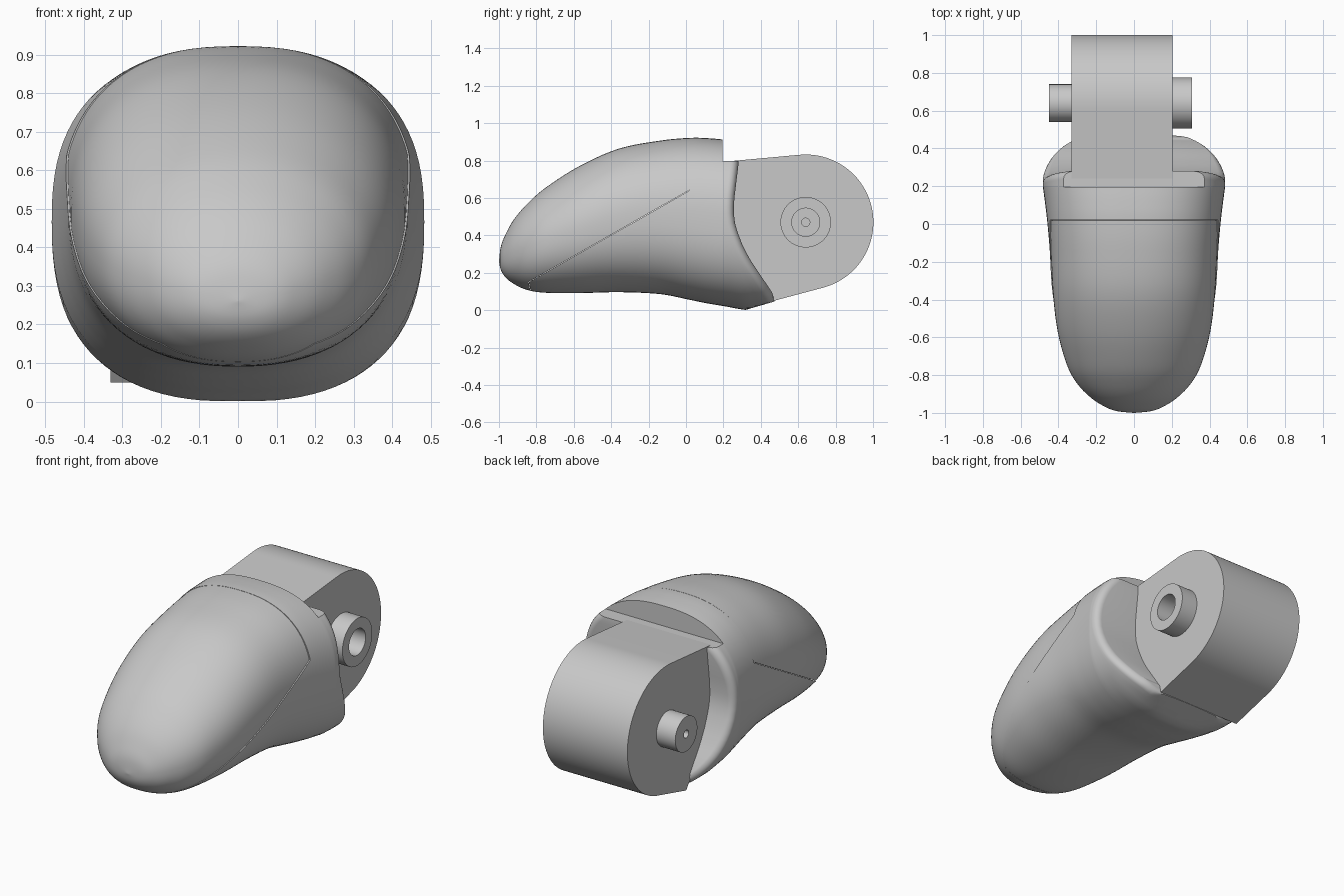
import bpy, bmesh, math
from mathutils import Vector

if "Cube" in bpy.data.objects:
    bpy.data.objects.remove(bpy.data.objects["Cube"])

grey = bpy.data.materials.new("light grey")
grey.diffuse_color = (0.58, 0.58, 0.58, 1)
grey.use_nodes = True
grey.node_tree.nodes["Principled BSDF"].inputs["Base Color"].default_value = grey.diffuse_color
N, RIM = 96, 0.038


def make(name, verts, faces):
    me = bpy.data.meshes.new(name)
    me.from_pydata(verts, [], faces)
    bm = bmesh.new()
    bm.from_mesh(me)
    bmesh.ops.remove_doubles(bm, verts=bm.verts, dist=1e-5)
    bmesh.ops.recalc_face_normals(bm, faces=bm.faces)
    bm.to_mesh(me)
    bm.free()
    me.materials.append(grey)
    ob = bpy.data.objects.new(name, me)
    bpy.context.collection.objects.link(ob)
    return ob


def extrude_x(name, pts, x0, x1):
    n = len(pts)
    verts = [(x, y, z) for x in (x0, x1) for y, z in pts]
    faces = [list(range(n)), list(range(n, 2 * n))]
    faces += [(i, (i + 1) % n, n + (i + 1) % n, n + i) for i in range(n)]
    return make(name, verts, faces)


def circle(cy, cz, r, a0=0, a1=360, n=64):
    steps = n if a1 - a0 == 360 else n + 1
    return [(cy + r * math.cos(math.radians(a0 + (a1 - a0) * i / n)),
             cz + r * math.sin(math.radians(a0 + (a1 - a0) * i / n))) for i in range(steps)]


def boolean(ob, cutter, op='DIFFERENCE'):
    m = ob.modifiers.new("cut", 'BOOLEAN')
    m.object, m.operation, m.solver = cutter, op, 'EXACT'
    bpy.context.view_layer.update()
    me = bpy.data.meshes.new_from_object(ob.evaluated_get(bpy.context.evaluated_depsgraph_get()))
    ob.modifiers.clear()
    ob.data = me


def lookup(table, v):
    for (a, p), (b, q) in zip(table, table[1:]):
        if v <= b:
            return p + (q - p) * max(0, (v - a)) / (b - a)
    return table[-1][1]


# fingertip body: rounded cross-sections (y, bottom, top, half width)
rows = [Vector(r) for r in (
    (-1, .26, .262, .002), (-.99, .215, .34, .095), (-.965, .175, .405, .16),
    (-.92, .14, .485, .23), (-.85, .108, .567, .3), (-.75, .093, .655, .357),
    (-.57, .091, .77, .408), (-.36, .096, .863, .434), (-.14, .086, .906, .446),
    (.02, .055, .921, .46), (.12, .035, .919, .472), (.2, .022, .912, .483))]
back = [(0, .475), (.06, .462), (.16, .4), (.26, .338), (.33, .303), (.4, .277),
        (.46, .261), (.52, .255), (.6, .258), (.8, .28), (1, .28)]


def section(i, y, zb, zt, w):
    a = math.tau * i / N
    s, c = math.sin(a), math.cos(a)
    # squarer towards the back, rounder towards the tip
    t = min(1, max(0, (y + .7) / .9))
    n = 2.5 * t + (2.05 if c > 0 else 2.25) * (1 - t)
    f = lambda v: math.copysign(abs(v) ** (2 / n), v)
    return w * f(s), (zb + zt) / 2 + (zt - zb) / 2 * f(c)


def body_mesh(name):
    rings = []
    for k in range(len(rows) - 1):
        p0, p1, p2 = rows[max(k - 1, 0)], rows[k], rows[k + 1]
        p3 = rows[min(k + 2, len(rows) - 1)]
        for j in range(5):
            t = j / 5
            p = 0.5 * (2 * p1 + (p2 - p0) * t + (2 * p0 - 5 * p1 + 4 * p2 - p3) * t * t
                       + (3 * p1 - p0 - 3 * p2 + p3) * t ** 3)
            ring = []
            for i in range(N):
                x, z = section(i, *p)
                ring.append((x, p[0], z))
            rings.append(ring)
    # rear part follows the sloping back edge, then rolls over a rounded rim
    steps = [(j / 6, 0) for j in range(7)] + [(1, math.radians(15 * j)) for j in range(1, 7)]
    for t, roll in steps:
        ring = []
        for i in range(N):
            z0 = section(i, 1, 0, .912, .483)[1]
            y = .2 + (lookup(back, z0) - RIM - .2) * t
            x, z = section(i, 1, max(0, .022 - .19 * (y - .2)), .912, .483)
            k = 1 - RIM * (1 - math.cos(roll)) / .47
            y += RIM * math.sin(roll)
            x, z = x * k, .46 + (z - .46) * k
            ring.append((x, y, max(z, (y - .314) * .29)))
        rings.append(ring)
    faces = [(r * N + i, r * N + (i + 1) % N, (r + 1) * N + (i + 1) % N, (r + 1) * N + i)
             for r in range(len(rings) - 1) for i in range(N)]
    for base in (0, (len(rings) - 1) * N):  # end caps, strips across left to right
        faces.append((base, base + 1, base + N - 1))
        faces += [(base + i, base + i + 1, base + N - i - 1, base + N - i) for i in range(1, N // 2 - 1)]
        faces.append((base + N // 2 - 1, base + N // 2, base + N // 2 + 1))
    return make(name, [v for r in rings for v in r], faces)


# body and separate front shell, split along the seam
body = body_mesh("fingertip_body")
shell = body_mesh("front_shell")
g = .002
seam = extrude_x("seam_cutter", [(.02, 2), (.02, .64), (-.84, .15), (-.81, 0), (-2, -.5), (-2, 2)], -1, 1)
shell_keep = extrude_x("shell_cutter", [(.02 - g, 2), (.02 - g, .64 + g), (-.84 - g, .15 + g / 2),
                                        (-.81 - g, 0), (-2, -.5), (-2, 2)], -1, 1)
notch = extrude_x("notch_cutter", [(.195, .797), (1, .797), (1, 2), (.195, 2)], -1, 1)
boolean(body, seam)
boolean(body, notch)
boolean(shell, shell_keep, 'INTERSECT')
for v in shell.data.vertices:
    v.co.x *= .99

# hinge block and its two pins
cy, cz = .64, .47
block = extrude_x("hinge_block", [(.47, .05)] + circle(cy, cz, .362, -75, 96, 56)
                  + [(.22, .795), (.22, .4), (.3, .28)], -.33, .205)
pin_left = extrude_x("left_pin", circle(cy, cz, .10), -.45, -.33)
pin_right = extrude_x("right_pin", circle(cy, cz, .135), .205, .308)
bore = extrude_x("bore_cutter", circle(cy, cz, .075), .14, 1)
hole_left = extrude_x("left_hole_cutter", circle(cy, cz, .022, n=32), -1, -.25)
hole_right = extrude_x("right_hole_cutter", circle(cy, cz, .022, n=32), .08, .5)
boolean(pin_left, hole_left)
boolean(pin_right, bore)
for c in (hole_left, bore, hole_right):
    boolean(block, c)

for c in (seam, shell_keep, notch, bore, hole_left, hole_right):
    bpy.data.objects.remove(c)

# smooth shading with sharp creases
for ob in (body, shell, block, pin_left, pin_right):
    bpy.ops.object.select_all(action='DESELECT')
    ob.select_set(True)
    bpy.context.view_layer.objects.active = ob
    bpy.ops.object.shade_smooth_by_angle(angle=math.radians(30))
